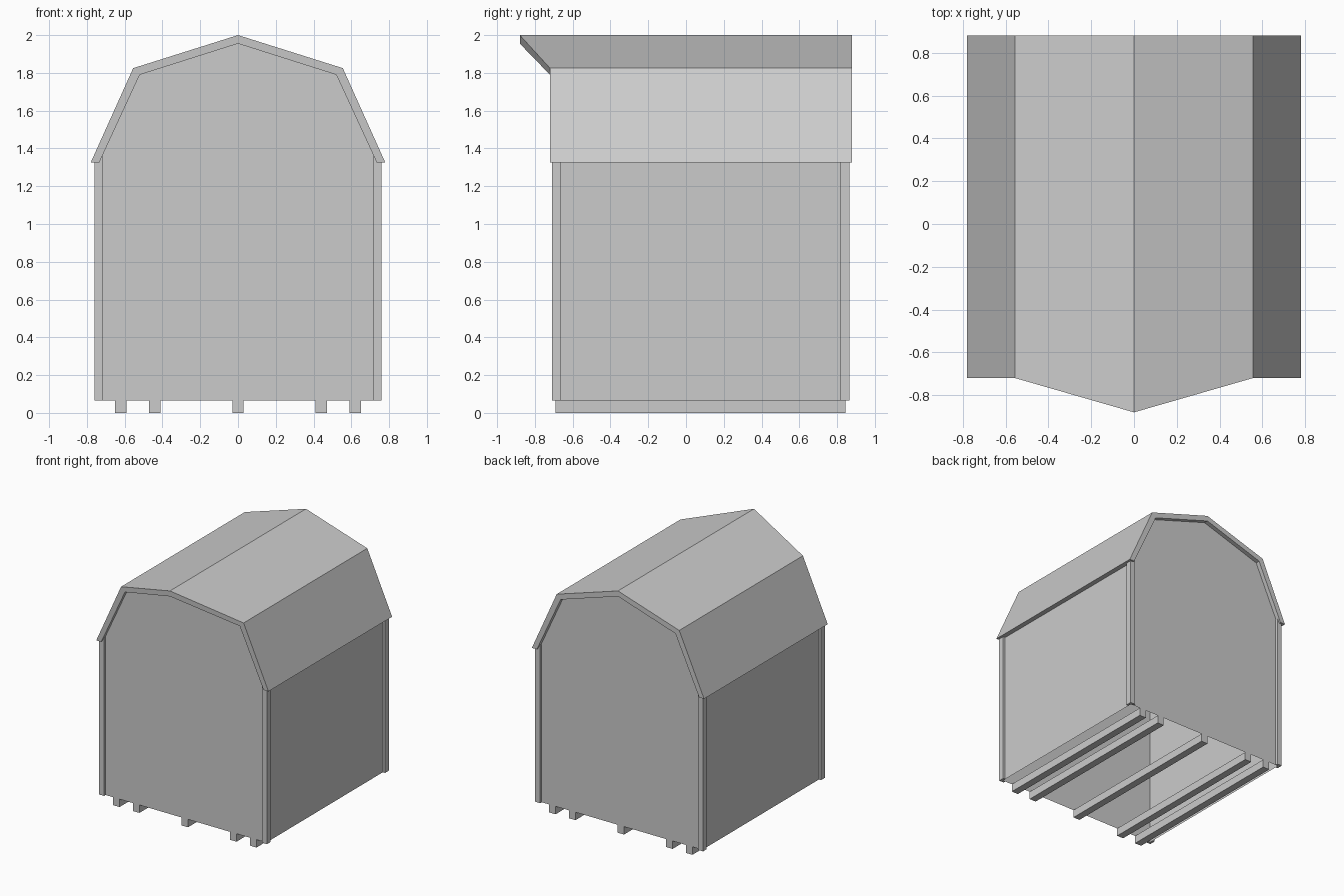
import bpy
import bmesh

cube = bpy.data.objects.get("Cube")
if cube:
    bpy.data.objects.remove(cube, do_unlink=True)

grey = bpy.data.materials.new("light_grey")
grey.use_nodes = True
grey.diffuse_color = (0.6, 0.6, 0.6, 1)
grey.node_tree.nodes["Principled BSDF"].inputs["Base Color"].default_value = (0.6, 0.6, 0.6, 1)

FRONT, BACK = -0.69, 0.845      # wall planes
SIDE, FLOOR, EAVE = 0.74, 0.065, 1.325


def finish(name, bm, closed=True):
    if closed:
        bmesh.ops.recalc_face_normals(bm, faces=bm.faces)
    mesh = bpy.data.meshes.new(name)
    bm.to_mesh(mesh)
    bm.free()
    mesh.materials.append(grey)
    obj = bpy.data.objects.new(name, mesh)
    bpy.context.collection.objects.link(obj)
    return obj


def loft(name, start, end):
    """Closed prism between two matching outlines."""
    bm = bmesh.new()
    a = [bm.verts.new(p) for p in start]
    b = [bm.verts.new(p) for p in end]
    bm.faces.new(a)
    bm.faces.new(b[::-1])
    for i in range(len(a)):
        j = (i + 1) % len(a)
        bm.faces.new((a[j], a[i], b[i], b[j]))
    return finish(name, bm)


def sheet(name, points):
    bm = bmesh.new()
    bm.faces.new([bm.verts.new(p) for p in points])
    return finish(name, bm, closed=False)


# Thin gable walls, reaching just into the roof thickness
gable = [(-SIDE, FLOOR), (SIDE, FLOOR), (SIDE, 1.35), (0.535, 1.805),
         (0, 1.975), (-0.535, 1.805), (-SIDE, 1.35)]
sheet("front_wall", [(x, FRONT, z) for x, z in gable])
sheet("back_wall", [(x, BACK, z) for x, z in reversed(gable)])

# Side walls
for side, s in (("left", 1), ("right", -1)):
    pts = [(s * SIDE, FRONT, FLOOR), (s * SIDE, BACK, FLOOR),
           (s * SIDE, BACK, 1.35), (s * SIDE, FRONT, 1.35)]
    sheet(side + "_wall", pts[::s])

# Gambrel roof shell with a pointed front overhang
outer = [(-0.78, EAVE), (-0.555, 1.825), (0, 2), (0.555, 1.825), (0.78, EAVE)]
inner = [(0.735, EAVE), (0.52, 1.79), (0, 1.955), (-0.52, 1.79), (-0.735, EAVE)]
section = outer + inner
loft("roof",
     [(x, -0.88 if x == 0 else -0.72, z) for x, z in section],
     [(x, 0.88, z) for x, z in section])

# L-shaped corner boards
for end, wall, d in (("front", FRONT, -1), ("back", BACK, 1)):
    for side, s in (("left", 1), ("right", -1)):
        out, back = wall + d * 0.02, wall - d * 0.028
        ell = [(0.716, out), (0.76, out), (0.76, back),
               (SIDE, back), (SIDE, wall), (0.716, wall)]
        loft(f"{end}_{side}_corner_board",
             [(s * x, y, FLOOR) for x, y in ell],
             [(s * x, y, 1.36) for x, y in ell])

# Floor runners
for i, x in enumerate((-0.62, -0.44, 0, 0.44, 0.62)):
    rect = [(x - 0.03, 0), (x + 0.03, 0), (x + 0.03, FLOOR), (x - 0.03, FLOOR)]
    loft(f"runner_{i + 1}",
         [(px, FRONT, z) for px, z in rect],
         [(px, BACK, z) for px, z in rect])
